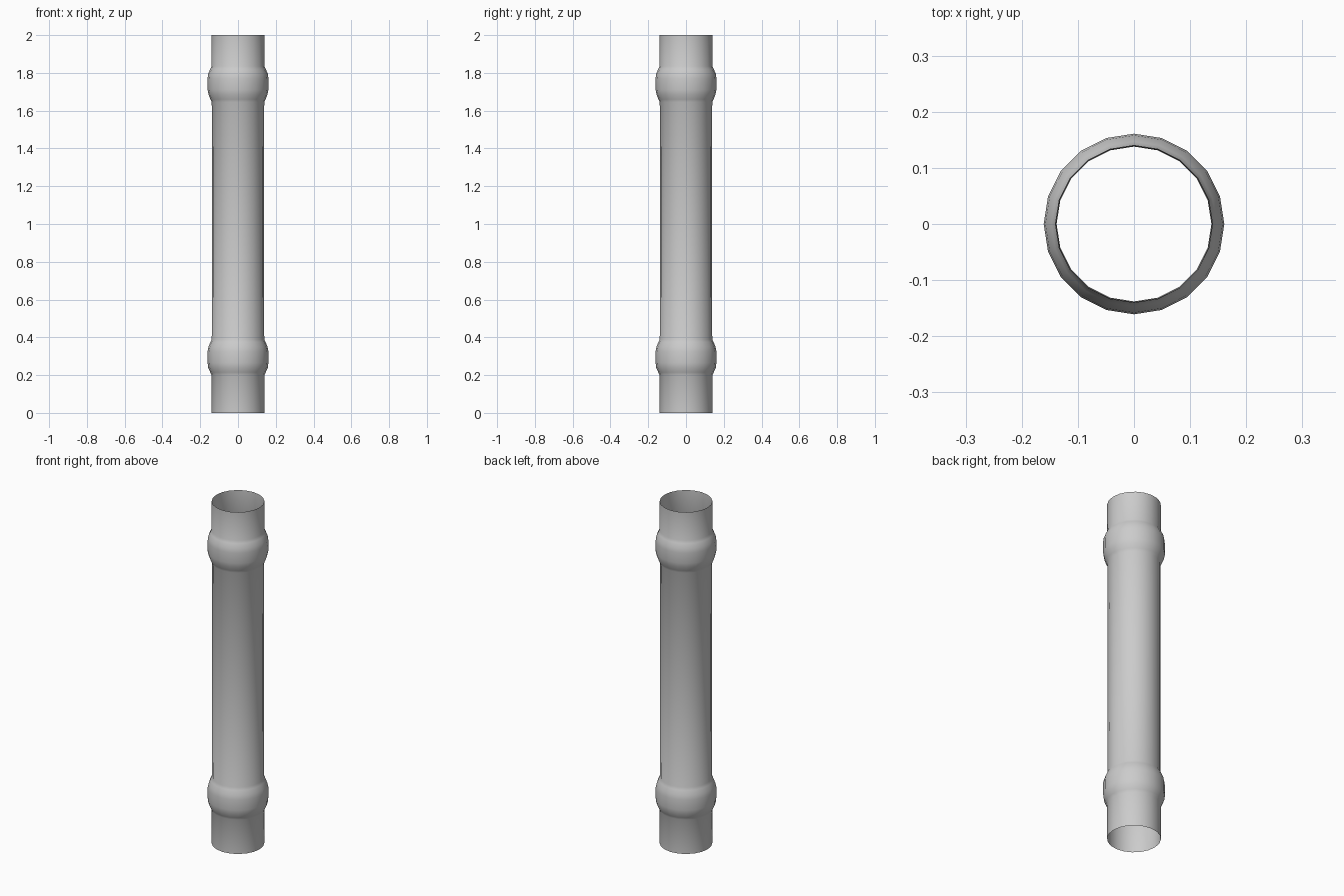
import bpy, bmesh, math

if "Cube" in bpy.data.objects:
    bpy.data.objects.remove(bpy.data.objects["Cube"])

SIDES = 20
# Outline of one swollen joint: (radius, height above joint base)
JOINT = [(0.14, 0.0), (0.147, 0.015), (0.158, 0.04), (0.161, 0.065),
         (0.161, 0.125), (0.156, 0.15), (0.146, 0.175), (0.139, 0.19)]

# Pipe profile from the bottom rim to the top rim
profile = [(0.14, 0.0)]
profile += [(r, z + 0.2) for r, z in JOINT]
profile += [(0.138, 1.0)]
# Upper joint narrows a little lower down
profile += [(r, 1.835 - z) for r, z in reversed(JOINT)]
profile += [(0.14, 2.0)]

# Open pipe: stacked rings bridged with quads
bm = bmesh.new()
rings = []
for r, z in profile:
    rings.append([bm.verts.new((r * math.cos(2 * math.pi * i / SIDES),
                                r * math.sin(2 * math.pi * i / SIDES), z))
                  for i in range(SIDES)])
for a, b in zip(rings, rings[1:]):
    for i in range(SIDES):
        j = (i + 1) % SIDES
        bm.faces.new((a[i], a[j], b[j], b[i])).smooth = True

mesh = bpy.data.meshes.new("pipe")
bm.to_mesh(mesh)
bm.free()
pipe = bpy.data.objects.new("pipe", mesh)
bpy.context.collection.objects.link(pipe)
